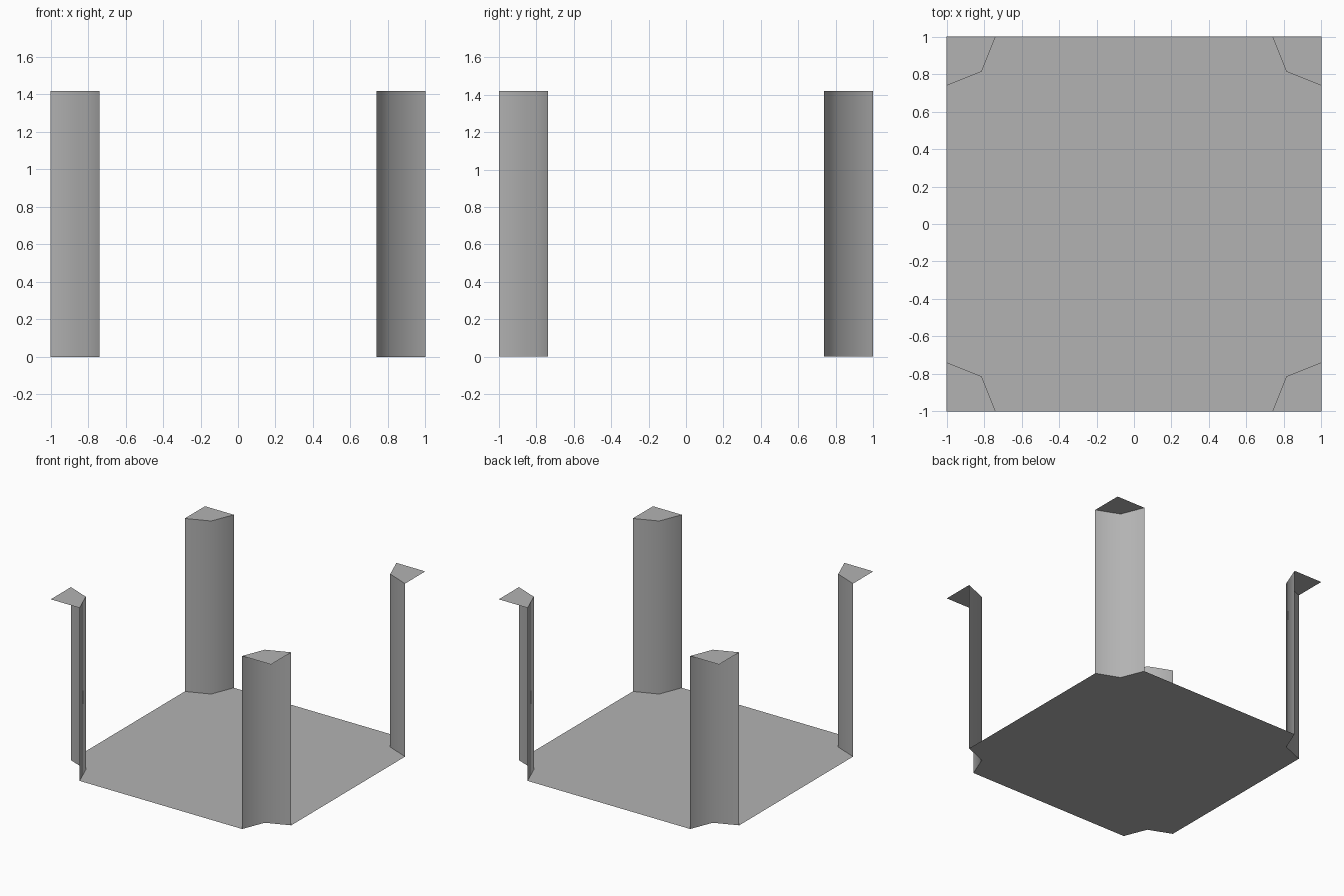
import bpy

if "Cube" in bpy.data.objects:
    bpy.data.objects.remove(bpy.data.objects["Cube"])

H, A, B = 1.42, 0.738, 0.813   # wall height, notch end, notch fold
CORNERS = {"front_left": (-1, -1), "front_right": (1, -1),
           "back_right": (1, 1), "back_left": (-1, 1)}

# Darker grey for every part
grey = bpy.data.materials.new("dark_grey")
grey.diffuse_color = (0.45, 0.45, 0.45, 1)
grey.use_nodes = True
grey.node_tree.nodes["Principled BSDF"].inputs["Base Color"].default_value = grey.diffuse_color


def add_mesh(name, verts, faces, smooth=False):
    mesh = bpy.data.meshes.new(name)
    mesh.from_pydata(verts, [], faces)
    mesh.materials.append(grey)
    for p in mesh.polygons:
        p.use_smooth = smooth
    obj = bpy.data.objects.new(name, mesh)
    bpy.context.collection.objects.link(obj)
    return obj


def notch(sx, sy):
    # Folded corner profile, ordered counter-clockwise around the floor
    pts = [(sx * A, sy), (sx * B, sy * B), (sx, sy * A)]
    return pts if sx * sy < 0 else pts[::-1]


# Floor with notched corners
outline = [p for s in CORNERS.values() for p in notch(*s)]
add_mesh("floor", [(x, y, 0) for x, y in outline], [range(len(outline))])

for name, (sx, sy) in CORNERS.items():
    pts = notch(sx, sy)
    # Inner corner wall, open on the outside
    verts = [(x, y, z) for z in (0, H) for x, y in pts]
    add_mesh(name + "_wall", verts, [(0, 3, 4, 1), (1, 4, 5, 2)], smooth=True)
    # Cap on top of the corner
    cap = [(x, y, H) for x, y in pts] + [(sx, sy, H)]
    add_mesh(name + "_cap", cap, [(3, 2, 1, 0)])
